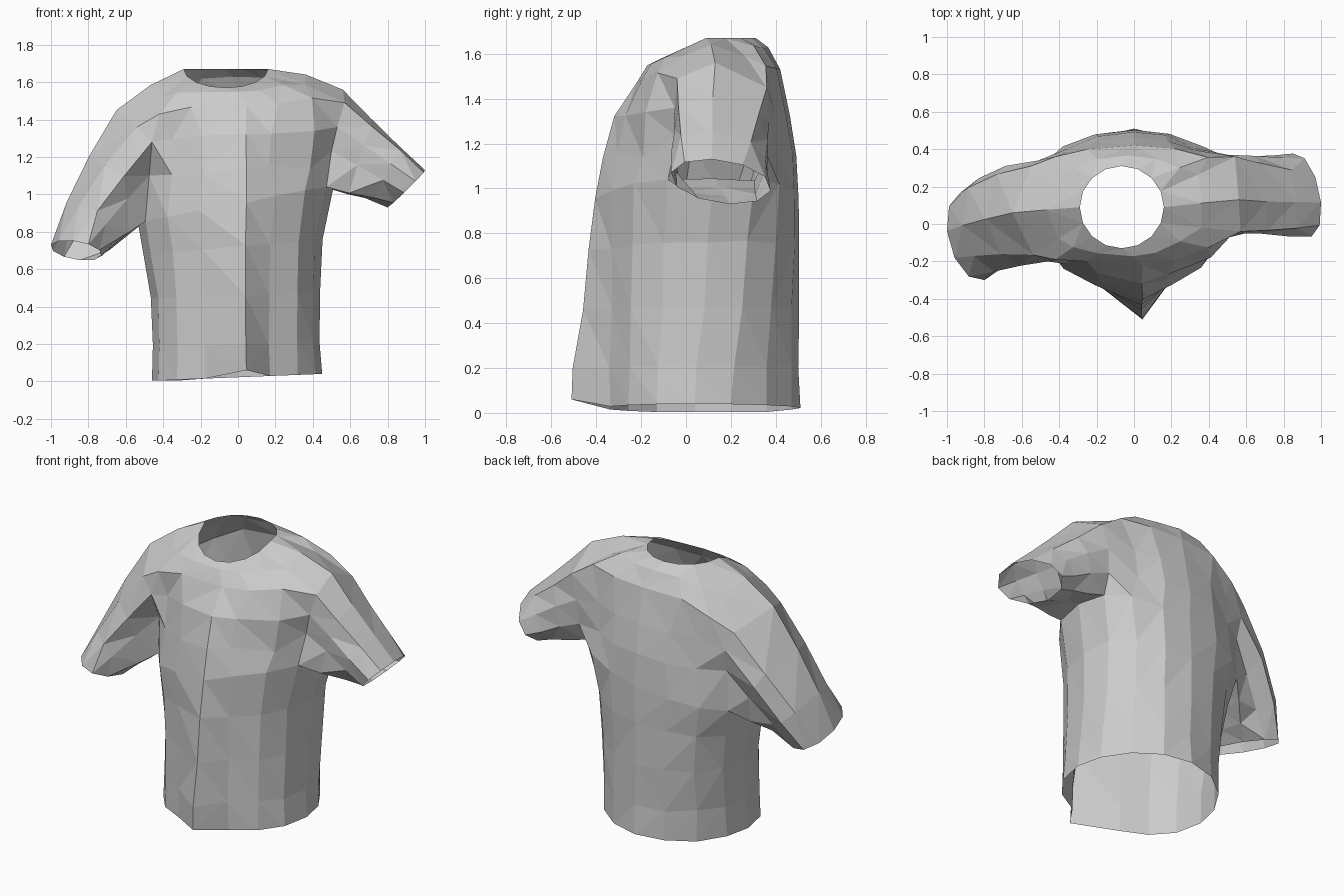
import bpy, bmesh, random
from math import sin, cos, pi, radians
from mathutils import Vector

if "Cube" in bpy.data.objects:
    bpy.data.objects.remove(bpy.data.objects["Cube"])

random.seed(4)
N = 16                      # columns round the body: 0 front, 4 right, 8 back, 12 left
bm = bmesh.new()


def spow(v, p):
    return abs(v) ** p if v >= 0 else -abs(v) ** p


def jitter(a=0.006):
    return Vector([random.uniform(-a, a) for _ in range(3)])


def body_point(i, z, tilt, xl, xr, nose, yf, yb, ym=0.13, pb=0.72):
    s, c = sin(2 * pi * i / N), cos(2 * pi * i / N)
    x = s * (xr if s > 0 else -xl)
    y = ym - (ym - yf) * spow(c, 0.9) if c > 0 else ym + (yb - ym) * abs(c) ** pb
    if i == 0:
        x, y = 0.045, nose
    return Vector((x, y, z + tilt * x))


# body rings: z, tilt, left x, right x, front fold y, front y, back y, side y, back roundness
body = [
    (0.022, 0.04, -.46, .45, -.51, -.365, .51, .04, 1.12),
    (0.20, 0.02, -.46, .44, -.50, -.365, .505, .05, 1.08),
    (0.46, 0.03, -.465, .44, -.46, -.36, .505, .08, .98),
    (0.72, 0.10, -.50, .45, -.43, -.36, .505, .10, .87),
    (0.95, 0.19, -.54, .51, -.40, -.365, .50, .12, .78),
    (1.14, 0.10, -.50, .44, -.37, -.34, .49),
    (1.32, 0.05, -.50, .46, -.32, -.30, .465),
]
points = []
for k, row in enumerate(body):
    ring = [body_point(i, *row) + (jitter() if k else Vector()) for i in range(N)]
    if k == 0:
        ring[0].z = 0.06
        for i in (10, 11, 12, 13):
            ring[i].z = 0.004
    points.append(ring)

# shoulder ring, higher at the right shoulder than the left
shoulder = []
for i in range(N):
    s, c = sin(2 * pi * i / N), cos(2 * pi * i / N)
    p = body_point(i, 0, 0, -.65, .56, -.22, -.22, .42, 0.13 if s > 0 else 0.06)
    side, end = (1.56 if s > 0 else 1.45), (1.47 if c > 0 else 1.53)
    p.z = side * s * s + end * c * c
    shoulder.append(p)
points.append(shoulder)

# cloth folds where the sleeves join the body: (ring, column) -> position
folds = {
    (7, 3): (.57, -.04, 1.49), (6, 3): (.53, -.05, 1.36), (5, 3): (.50, -.04, 1.23),
    (6, 2): (.41, -.18, 1.34), (5, 2): (.385, -.19, 1.14),
    (7, 5): (.54, .36, 1.45), (6, 5): (.50, .37, 1.30), (5, 5): (.49, .36, 1.15),
    (7, 13): (-.54, -.165, 1.36), (6, 13): (-.46, -.20, 1.28), (5, 13): (-.475, -.10, 1.10),
    (7, 11): (-.55, .31, 1.35), (6, 11): (-.51, .34, 1.24), (5, 11): (-.50, .31, 1.10),
    (7, 10): (-.42, .36, 1.43), (7, 14): (-.42, -.19, 1.43),
}
for (k, i), p in folds.items():
    points[k][i] = Vector(p)

# neck opening and the slope leading to it
neck = []
for i in range(N):
    s, c = sin(2 * pi * i / N), cos(2 * pi * i / N)
    z = 1.67 - 0.10 * c if c > 0 else 1.67
    neck.append(Vector((-.065 + .225 * s, .09 - .22 * c, z)))
slope = [(a + b) / 2 + Vector((0, 0, .025)) + jitter(.004) for a, b in zip(shoulder, neck)]
points += [slope, neck]

rings = [[bm.verts.new(p) for p in r] for r in points]
ARM, TOP = 4, 7             # armpit and shoulder rings bound the armholes
for k in range(len(rings) - 1):
    for i in range(N):
        if ARM <= k < TOP and i in (3, 4, 11, 12):
            continue
        j = (i + 1) % N
        bm.faces.new((rings[k][i], rings[k][j], rings[k + 1][j], rings[k + 1][i]))


# sleeves bridge each armhole to a tilted oval cuff
def sleeve(front, mid, back, centre, down, rear, bulge):
    keys = [(4, front), (4, mid), (4, back), (5, back), (6, back),
            (7, back), (7, mid), (7, front), (6, front), (5, front)]
    prev = start = [rings[k][i] for k, i in keys]
    for t in (0.35, 0.7, 1.0):
        new = []
        for n, v in enumerate(start):
            a = radians(36 * (n - 1))
            cuff = Vector(centre) + Vector(down) * cos(a) + Vector(rear) * sin(a)
            p = v.co.lerp(cuff, t)
            if t < 1:
                p += jitter() - Vector(down).normalized() * (bulge if 3 < n < 8 else 0)
                p += Vector(rear).normalized() * (bulge if n in (4, 5) else 0)
            new.append(bm.verts.new(p))
        for n in range(10):
            m = (n + 1) % 10
            bm.faces.new((prev[n], prev[m], new[m], new[n]))
        prev = new


sleeve(3, 4, 5, (.90, .155, 1.03), (-.10, .04, -.10), (-.02, .22, -.01), 0)
sleeve(13, 12, 11, (-.865, -.067, .70), (.135, -.03, -.03), (-.025, .235, -.045), .025)

# faceted cloth
bmesh.ops.delete(bm, geom=[v for v in bm.verts if not v.link_faces], context='VERTS')
bmesh.ops.triangulate(bm, faces=bm.faces[:], quad_method='SHORT_EDGE')
bmesh.ops.recalc_face_normals(bm, faces=bm.faces[:])
mesh = bpy.data.meshes.new("shirt")
bm.to_mesh(mesh)
bm.free()
bpy.context.collection.objects.link(bpy.data.objects.new("shirt", mesh))
